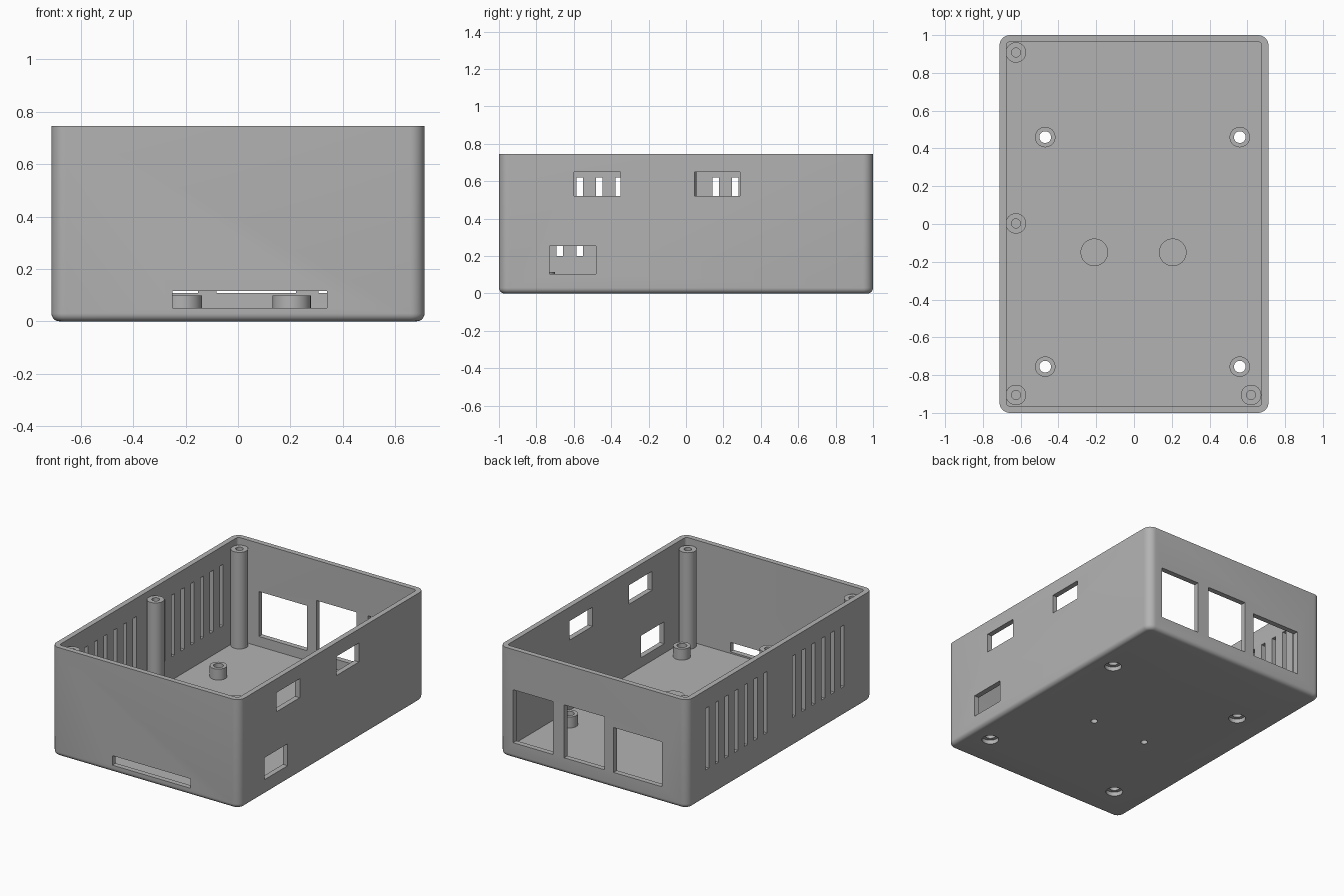
import bpy, bmesh, math
from mathutils import Vector, Matrix

if "Cube" in bpy.data.objects:
    bpy.data.objects.remove(bpy.data.objects["Cube"], do_unlink=True)

W, D, H = 0.712, 1.0, 0.745      # half width, half depth, height
WALL, FLOOR = 0.036, 0.04

grey = bpy.data.materials.new("matte_grey")
grey.use_nodes = True
grey.diffuse_color = (0.45, 0.45, 0.45, 1)
grey.node_tree.nodes["Principled BSDF"].inputs["Base Color"].default_value = (0.45, 0.45, 0.45, 1)


def finish(name, bm):
    bmesh.ops.recalc_face_normals(bm, faces=bm.faces[:])
    mesh = bpy.data.meshes.new(name)
    bm.to_mesh(mesh)
    bm.free()
    mesh.materials.append(grey)
    ob = bpy.data.objects.new(name, mesh)
    bpy.context.collection.objects.link(ob)
    return ob


def add_box(bm, lo, hi):
    lo, hi = Vector(lo), Vector(hi)
    m = Matrix.Translation((lo + hi) / 2) @ Matrix.Diagonal((*(hi - lo), 1))
    bmesh.ops.create_cube(bm, size=1, matrix=m)


def add_drill(bm, x, y, r, z0, z1):
    bmesh.ops.create_cone(bm, cap_ends=True, segments=32, radius1=r, radius2=r,
                          depth=z1 - z0, matrix=Matrix.Translation((x, y, (z0 + z1) / 2)))


def rounded_box(name, hx, hy, z0, z1, corner, foot):
    bm = bmesh.new()
    add_box(bm, (-hx, -hy, z0), (hx, hy, z1))
    upright = [e for e in bm.edges if abs(e.verts[0].co.z - e.verts[1].co.z) > 0.1]
    bmesh.ops.bevel(bm, geom=upright, offset=corner, segments=8, profile=0.5, affect='EDGES')
    if foot:
        low = [e for e in bm.edges if all(v.co.z < z0 + 1e-4 for v in e.verts)]
        bmesh.ops.bevel(bm, geom=low, offset=foot, segments=6, profile=0.5, affect='EDGES')
    return finish(name, bm)


def cut(target, cutter):
    mod = target.modifiers.new("cut", 'BOOLEAN')
    mod.operation, mod.solver, mod.object = 'DIFFERENCE', 'EXACT', cutter
    deps = bpy.context.evaluated_depsgraph_get()
    mesh = bpy.data.meshes.new_from_object(target.evaluated_get(deps))
    target.modifiers.clear()
    target.data = mesh
    bpy.data.objects.remove(cutter, do_unlink=True)


def smooth(ob):
    bpy.ops.object.select_all(action='DESELECT')
    ob.select_set(True)
    bpy.context.view_layer.objects.active = ob
    bpy.ops.object.shade_smooth_by_angle(angle=math.radians(35))


def lathe(name, x, y, profile):
    """Revolve a profile of (radius, height) points about a vertical axis."""
    bm = bmesh.new()
    vs = [bm.verts.new((r, 0, z)) for r, z in profile]
    es = [bm.edges.new(p) for p in zip(vs, vs[1:])]
    bmesh.ops.spin(bm, geom=vs + es, cent=(0, 0, 0), axis=(0, 0, 1),
                   angle=math.tau, steps=32, use_duplicate=False)
    bmesh.ops.remove_doubles(bm, verts=bm.verts[:], dist=1e-5)
    ob = finish(name, bm)
    ob.location = (x, y, 0)
    smooth(ob)
    return ob


# Hollow tray
shell = rounded_box("case_shell", W, D, 0, H, 0.055, 0.03)
cut(shell, rounded_box("cavity", W - WALL, D - WALL, FLOOR, H + 0.2, 0.02, 0))

# Port openings, card slot and vents
openings = bmesh.new()
for y0, y1, z0, z1 in ((-0.6, -0.35, 0.52, 0.65), (0.045, 0.29, 0.52, 0.65),
                       (-0.73, -0.48, 0.105, 0.255)):
    add_box(openings, (W - 0.06, y0, z0), (W + 0.1, y1, z1))
for x0, x1, top in ((0.307, 0.607, 0.47), (-0.083, 0.221, 0.47), (-0.517, -0.153, 0.415)):
    add_box(openings, (x0, D - 0.06, 0.108), (x1, D + 0.1, top))
add_box(openings, (-0.25, -D - 0.1, 0.05), (0.34, -D + 0.06, 0.115))
for start, count in ((-0.674, 6), (0.158, 7)):
    for i in range(count):
        y = start + i * 0.105
        add_box(openings, (-W - 0.1, y - 0.0175, 0.2), (-W + 0.06, y + 0.0175, 0.62))
cut(shell, finish("openings", openings))

# Screw holes through the floor, with recesses underneath
standoffs = [(x, y) for x in (-0.47, 0.56) for y in (0.46, -0.755)]
bosses = [(-0.21, -0.15), (0.205, -0.15)]
recesses, drills = bmesh.new(), bmesh.new()
for x, y in standoffs:
    add_drill(recesses, x, y, 0.054, -0.1, 0.028)
    add_drill(drills, x, y, 0.031, -0.1, 0.1)
for x, y in bosses:
    add_drill(drills, x, y, 0.022, -0.1, 0.1)
cut(shell, finish("recesses", recesses))
cut(shell, finish("drills", drills))
smooth(shell)

# Board standoffs
for i, (x, y) in enumerate(standoffs):
    lathe(f"board_standoff_{i + 1}", x, y,
          [(0.031, 0.034), (0.054, 0.034), (0.054, 0.115), (0.031, 0.115), (0.031, 0.034)])

# Solid bosses with a blind hole from below
for i, (x, y) in enumerate(bosses):
    lathe(f"floor_boss_{i + 1}", x, y,
          [(0, 0.08), (0.022, 0.08), (0.022, 0.034), (0.073, 0.034), (0.073, 0.098), (0, 0.098)])

# Tall lid posts with a blind screw hole
for i, (x, y) in enumerate([(-0.625, 0.908), (-0.625, 0.003), (-0.625, -0.905), (0.62, -0.905)]):
    lathe(f"lid_post_{i + 1}", x, y,
          [(0, 0.03), (0.054, 0.03), (0.054, 0.7), (0.024, 0.7), (0.024, 0.4), (0, 0.4)])
